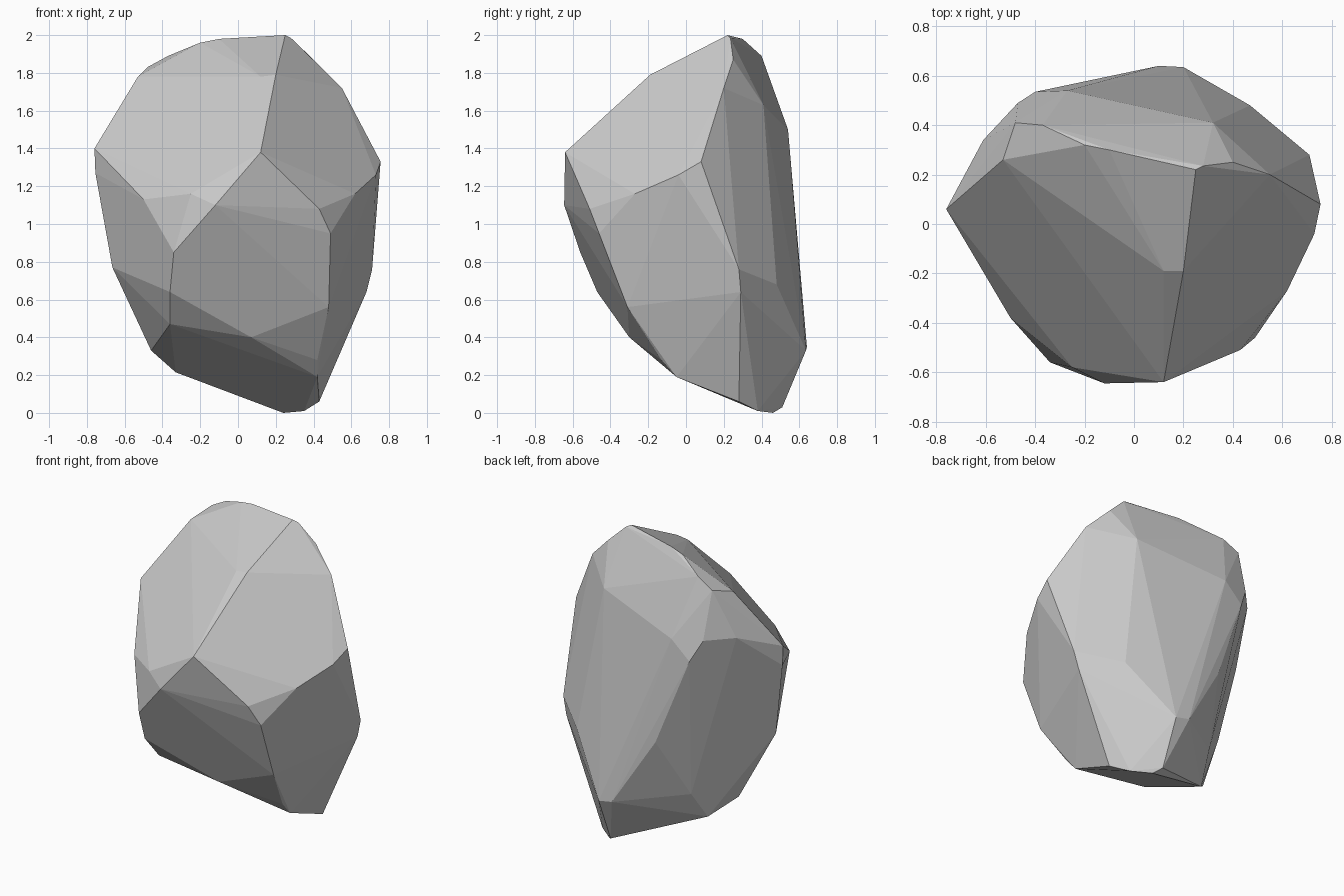
import bpy, bmesh, math

# Corner points of the chiselled rock, grouped by region
crown = [(.25, .22, 2), (.28, .235, 1.985), (-.1, .3, 1.98), (-.2, .32, 1.96), (-.37, .40, 1.89),
         (-.48, .41, 1.83), (-.53, .26, 1.78), (.40, .25, 1.87), (.55, .20, 1.72),
         (.2, -.19, 1.79), (.12, -.19, 1.78)]
front = [(.12, -.64, 1.38), (-.12, -.645, 1.10), (-.25, -.58, 1.16), (-.34, -.56, .85),
         (-.50, -.38, 1.13), (-.36, -.47, .64), (.07, -.30, .40), (.49, -.46, .95),
         (.48, -.31, .56), (.43, -.51, 1.08)]
right = [(.62, -.27, 1.16), (.73, -.04, 1.26), (.755, .08, 1.33), (.71, .28, .76),
         (.68, .29, .64), (.41, .41, 1.28), (.47, .48, .68)]
back = [(.32, .41, 1.63), (.18, .53, .88), (-.27, .54, 1.5), (-.40, .535, 1.38),
        (-.47, .49, 1.52), (-.18, .58, .8), (.1, .64, .35), (.2, .635, .33)]
left = [(-.76, .06, 1.40), (-.755, .06, 1.27), (-.61, .34, 1.52), (-.665, 0, .77),
        (-.46, .10, .33), (-.36, -.32, .47)]
base = [(.42, -.13, .28), (.42, -.05, .19), (.43, .28, .06), (.35, .38, .01), (.24, .46, 0),
        (.2, .51, .03), (-.33, .24, .215), (-.29, .36, .40)]

# Rock body: flat-faced hull with nearly flat neighbours merged
bm = bmesh.new()
for p in crown + front + right + back + left + base:
    bm.verts.new(p)
bmesh.ops.convex_hull(bm, input=bm.verts[:])
loose = [v for v in bm.verts if not v.link_faces]
bmesh.ops.delete(bm, geom=loose, context='VERTS')
bmesh.ops.dissolve_limit(bm, angle_limit=math.radians(4), verts=bm.verts[:], edges=bm.edges[:])
bmesh.ops.recalc_face_normals(bm, faces=bm.faces[:])
mesh = bpy.data.meshes.new("rock")
bm.to_mesh(mesh)
bm.free()
bpy.context.collection.objects.link(bpy.data.objects.new("rock", mesh))
